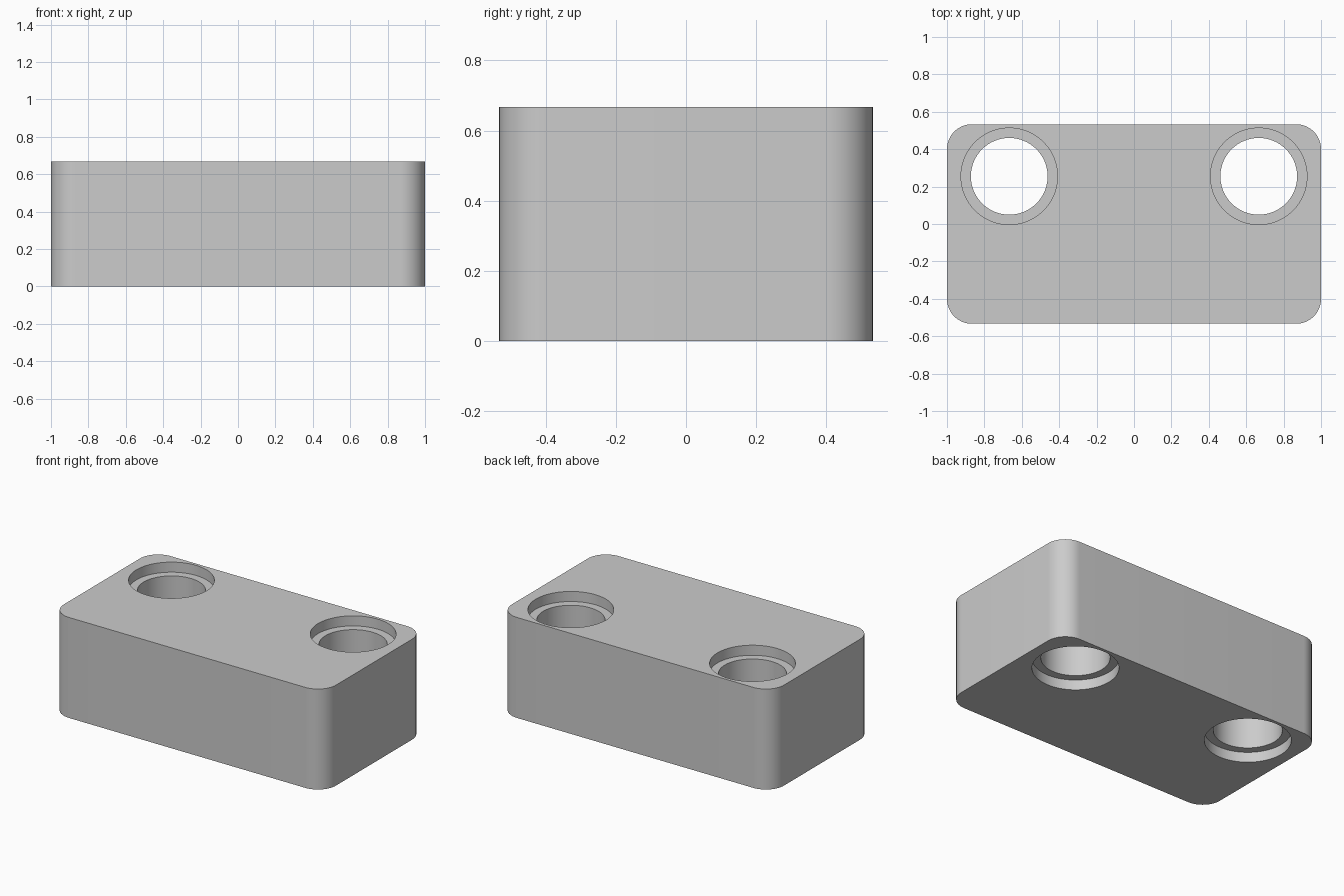
import bpy
import bmesh
from mathutils import Matrix, Vector

WIDTH, DEPTH, HEIGHT = 2.0, 1.066, 0.667
CORNER_RADIUS = 0.133
HOLE_X, HOLE_Y = 0.667, 0.255
BORE_RADIUS, RECESS_RADIUS, RECESS_DEPTH = 0.205, 0.258, 0.067

if "Cube" in bpy.data.objects:
    bpy.data.objects.remove(bpy.data.objects["Cube"], do_unlink=True)

# Plain grey material
grey = bpy.data.materials.new("plain_grey")
grey.use_nodes = True
colour = (0.6, 0.6, 0.6, 1)
grey.diffuse_color = colour
grey.node_tree.nodes["Principled BSDF"].inputs["Base Color"].default_value = colour


def mesh_object(name, bm):
    mesh = bpy.data.meshes.new(name)
    bm.normal_update()
    bm.to_mesh(mesh)
    bm.free()
    mesh.materials.append(grey)
    obj = bpy.data.objects.new(name, mesh)
    bpy.context.collection.objects.link(obj)
    return obj


def hole_cutter(name, x):
    """Stepped spindle: a through bore widened at both ends."""
    over = 0.1
    low, high = RECESS_DEPTH, HEIGHT - RECESS_DEPTH
    profile = [(0, -over), (RECESS_RADIUS, -over), (RECESS_RADIUS, low), (BORE_RADIUS, low),
               (BORE_RADIUS, high), (RECESS_RADIUS, high), (RECESS_RADIUS, HEIGHT + over),
               (0, HEIGHT + over)]
    bm = bmesh.new()
    verts = [bm.verts.new((r, 0, z)) for r, z in profile]
    edges = [bm.edges.new(pair) for pair in zip(verts, verts[1:])]
    bmesh.ops.spin(bm, geom=verts + edges, cent=(0, 0, 0), axis=(0, 0, 1),
                   angle=6.283185307, steps=96)
    bmesh.ops.remove_doubles(bm, verts=bm.verts, dist=0.0001)
    bmesh.ops.recalc_face_normals(bm, faces=bm.faces)
    bmesh.ops.translate(bm, verts=bm.verts, vec=(x, HOLE_Y, 0))
    cutter = mesh_object(name, bm)
    cutter.hide_render = True
    return cutter


# Block with rounded upright edges
bm = bmesh.new()
bmesh.ops.create_cube(bm, size=1, matrix=Matrix.Translation((0, 0, HEIGHT / 2))
                      @ Matrix.Diagonal(Vector((WIDTH, DEPTH, HEIGHT, 1))))
upright = [e for e in bm.edges if abs(e.verts[0].co.z - e.verts[1].co.z) > HEIGHT / 2]
bmesh.ops.bevel(bm, geom=upright, offset=CORNER_RADIUS, segments=16, profile=0.5,
                affect='EDGES')
block = mesh_object("block", bm)

# Left and right stepped holes
bpy.context.view_layer.objects.active = block
for side, x in (("left", HOLE_X), ("right", -HOLE_X)):
    cutter = hole_cutter(side + "_hole_cutter", x)
    cut = block.modifiers.new(side + "_hole", 'BOOLEAN')
    cut.operation = 'DIFFERENCE'
    cut.solver = 'EXACT'
    cut.object = cutter
    bpy.ops.object.modifier_apply(modifier=cut.name)
    bpy.data.objects.remove(cutter, do_unlink=True)

# Smooth round walls, crisp rims
for obj in bpy.context.selected_objects:
    obj.select_set(False)
block.select_set(True)
bpy.ops.object.shade_smooth_by_angle(angle=0.6)
